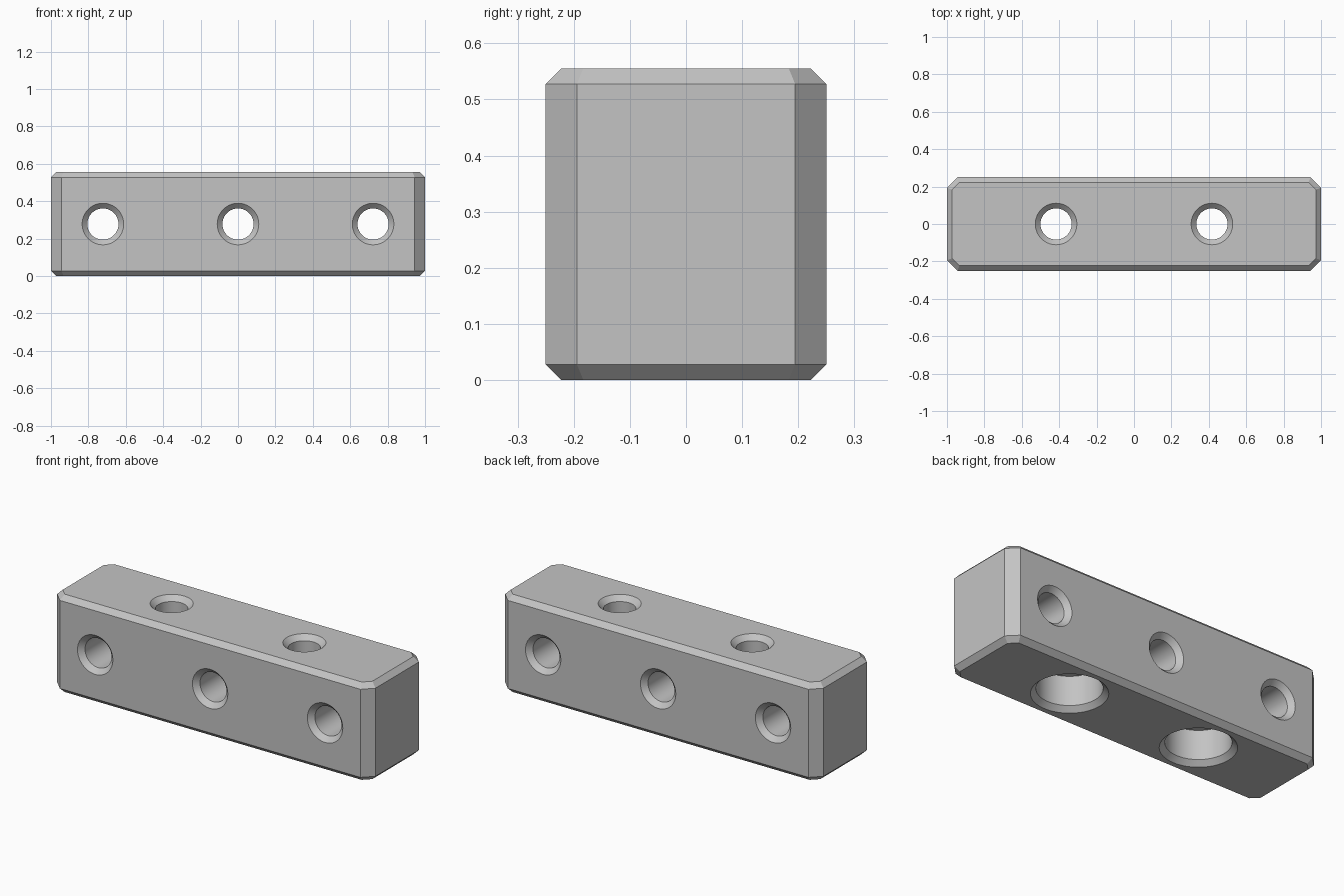
import bpy
import bmesh
from math import pi, radians
from mathutils import Matrix

cube = bpy.data.objects.get("Cube")
if cube:
    bpy.data.objects.remove(cube, do_unlink=True)

U = 1 / 36                      # one step of the part's design grid
LENGTH, DEPTH, HEIGHT = 72, 18, 20
SEGMENTS = 64

steel = bpy.data.materials.new("light_grey_metal")
steel.use_nodes = True
colour = (0.55, 0.55, 0.55, 1)
steel.diffuse_color = colour
steel.node_tree.nodes["Principled BSDF"].inputs["Base Color"].default_value = colour


def add_object(name, bm):
    mesh = bpy.data.meshes.new(name)
    bm.to_mesh(mesh)
    bm.free()
    mesh.materials.append(steel)
    obj = bpy.data.objects.new(name, mesh)
    bpy.context.collection.objects.link(obj)
    return obj


def lathe(name, profile, matrix):
    """Closed solid turned about z from (radius, height) points."""
    bm = bmesh.new()
    points = [(0, profile[0][1])] + profile + [(0, profile[-1][1])]
    verts = [bm.verts.new((r * U, 0, z * U)) for r, z in points]
    edges = [bm.edges.new(pair) for pair in zip(verts, verts[1:])]
    bmesh.ops.spin(bm, geom=verts + edges, cent=(0, 0, 0), axis=(0, 0, 1),
                   angle=2 * pi, steps=SEGMENTS, use_duplicate=False)
    bmesh.ops.remove_doubles(bm, verts=bm.verts, dist=1e-5)
    bmesh.ops.recalc_face_normals(bm, faces=bm.faces)
    bm.transform(matrix)
    return add_object(name, bm)


def chamfer(bm, edges, size):
    bmesh.ops.bevel(bm, geom=edges, offset=size * U, offset_type='OFFSET',
                    segments=1, affect='EDGES', profile=0.5)


# Block: wide chamfers on the upright corners, narrow ones around top and bottom
bm = bmesh.new()
bmesh.ops.create_cube(bm, size=1)
bm.transform(Matrix.Translation((0, 0, HEIGHT * U / 2))
             @ Matrix.Diagonal((LENGTH * U, DEPTH * U, HEIGHT * U, 1)))
upright = [e for e in bm.edges if abs(e.verts[0].co.z - e.verts[1].co.z) > U]
chamfer(bm, upright, 2)
rims = [e for e in bm.edges if abs(e.verts[0].co.z - e.verts[1].co.z) < U]
chamfer(bm, rims, 1)
bmesh.ops.recalc_face_normals(bm, faces=bm.faces)
block = add_object("drilled_block", bm)

# Cross holes: through front to back, countersunk at both ends
half = DEPTH / 2
cross = [(5, -half - 1), (3, -half + 1), (3, half - 1), (5, half + 1)]
cutters = []
for x in (-26, 0, 26):
    place = Matrix.Translation((x * U, 0, HEIGHT * U / 2)) @ Matrix.Rotation(pi / 2, 4, 'X')
    cutters.append(lathe("cross_hole_cutter", cross, place))

# Mounting holes: countersunk above, wide counterbore below
mount = [(8, -1), (6, 1), (6, 7), (3, 7), (3, HEIGHT - 1), (5, HEIGHT + 1)]
for x in (-15, 15):
    cutters.append(lathe("mounting_hole_cutter", mount, Matrix.Translation((x * U, 0, 0))))

# Cut every hole, then discard the cutters
bpy.ops.object.select_all(action='DESELECT')
bpy.context.view_layer.objects.active = block
block.select_set(True)
for cutter in cutters:
    cutter.hide_render = True
    mod = block.modifiers.new("drill", 'BOOLEAN')
    mod.operation = 'DIFFERENCE'
    mod.solver = 'EXACT'
    mod.object = cutter
    bpy.ops.object.modifier_apply(modifier=mod.name)
    bpy.data.objects.remove(cutter, do_unlink=True)

bpy.ops.object.shade_smooth_by_angle(angle=radians(25))
